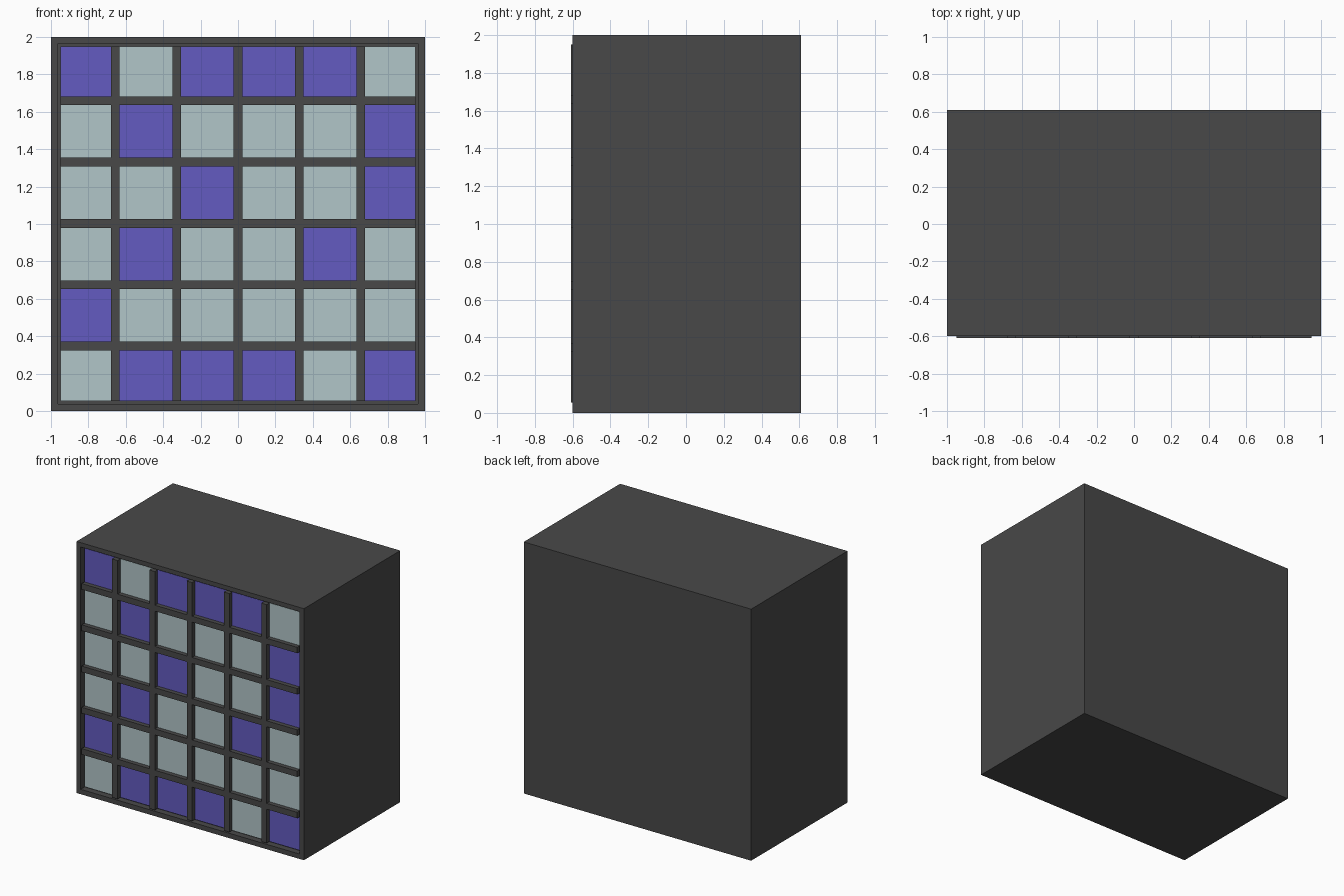
import bpy, bmesh

if "Cube" in bpy.data.objects:
    bpy.data.objects.remove(bpy.data.objects["Cube"])


def material(name, rgb):
    # sRGB picture tone to linear diffuse colour
    m = bpy.data.materials.new(name)
    m.diffuse_color = (*[c ** 2.2 for c in rgb], 1)
    m.use_nodes = True
    m.node_tree.nodes["Principled BSDF"].inputs["Base Color"].default_value = m.diffuse_color
    return m


DARK = material("dark_grey", (0.29, 0.29, 0.29))
PALE = material("pale_glass", (0.69, 0.77, 0.78))
PURPLE = material("purple_glass", (0.39, 0.36, 0.75))


def box(name, x, y, z, mat, edit=None):
    """Box from (min, max) ranges on each axis."""
    bm = bmesh.new()
    bmesh.ops.create_cube(bm, size=1)
    for v in bm.verts:
        v.co = [r[0] if c < 0 else r[1] for c, r in zip(v.co, (x, y, z))]
    if edit:
        edit(bm)
    mesh = bpy.data.meshes.new(name)
    bm.to_mesh(mesh)
    bm.free()
    mesh.materials.append(mat)
    ob = bpy.data.objects.new(name, mesh)
    bpy.context.collection.objects.link(ob)
    return ob


RIM, FLOOR, GLASS, BAR_FRONT = 0.052, -0.55, -0.575, -0.61
PITCH, HALF = 0.328, 0.0235


def recess_front(bm):
    # border around a shallow pocket in the front face
    bm.normal_update()
    front = min(bm.faces, key=lambda f: f.calc_center_median().y)
    bmesh.ops.inset_individual(bm, faces=[front], thickness=RIM, depth=0)
    for v in front.verts:
        v.co.z += 0.002
    bm.normal_update()
    bmesh.ops.inset_individual(bm, faces=[front], thickness=0, depth=-(FLOOR + 0.6))


# Cabinet body with recessed front
box("cabinet_body", (-1, 1), (-0.6, 0.61), (0, 2), DARK, recess_front)

# Grid bars crossing the opening
x0, x1 = -1 + RIM, 1 - RIM
z0, z1 = RIM + 0.002, 2 - RIM + 0.002
xs = [PITCH * i for i in range(-2, 3)]
zs = [1.003 + PITCH * i for i in range(-2, 3)]
for i, (x, z) in enumerate(zip(xs, zs)):
    box(f"vertical_bar_{i}", (x - HALF, x + HALF), (BAR_FRONT, FLOOR), (z0, z1), DARK)
    box(f"horizontal_bar_{i}", (x0, x1), (BAR_FRONT, FLOOR), (z - HALF, z + HALF), DARK)

# Coloured panes, top row first (P = purple, L = pale)
ROWS = ["PLPPPL", "LPLLLP", "LLPLLP", "LPLLPL", "PLLLLL", "LPPPLP"]


def cells(lo, mids, hi):
    starts = [lo] + [m + HALF for m in mids]
    ends = [m - HALF for m in mids] + [hi]
    return list(zip(starts, ends))


for r, (row, zr) in enumerate(zip(ROWS, reversed(cells(z0, zs, z1)))):
    for c, (kind, xr) in enumerate(zip(row, cells(x0, xs, x1))):
        box(f"pane_{r}_{c}", xr, (GLASS, FLOOR), zr, PURPLE if kind == "P" else PALE)
